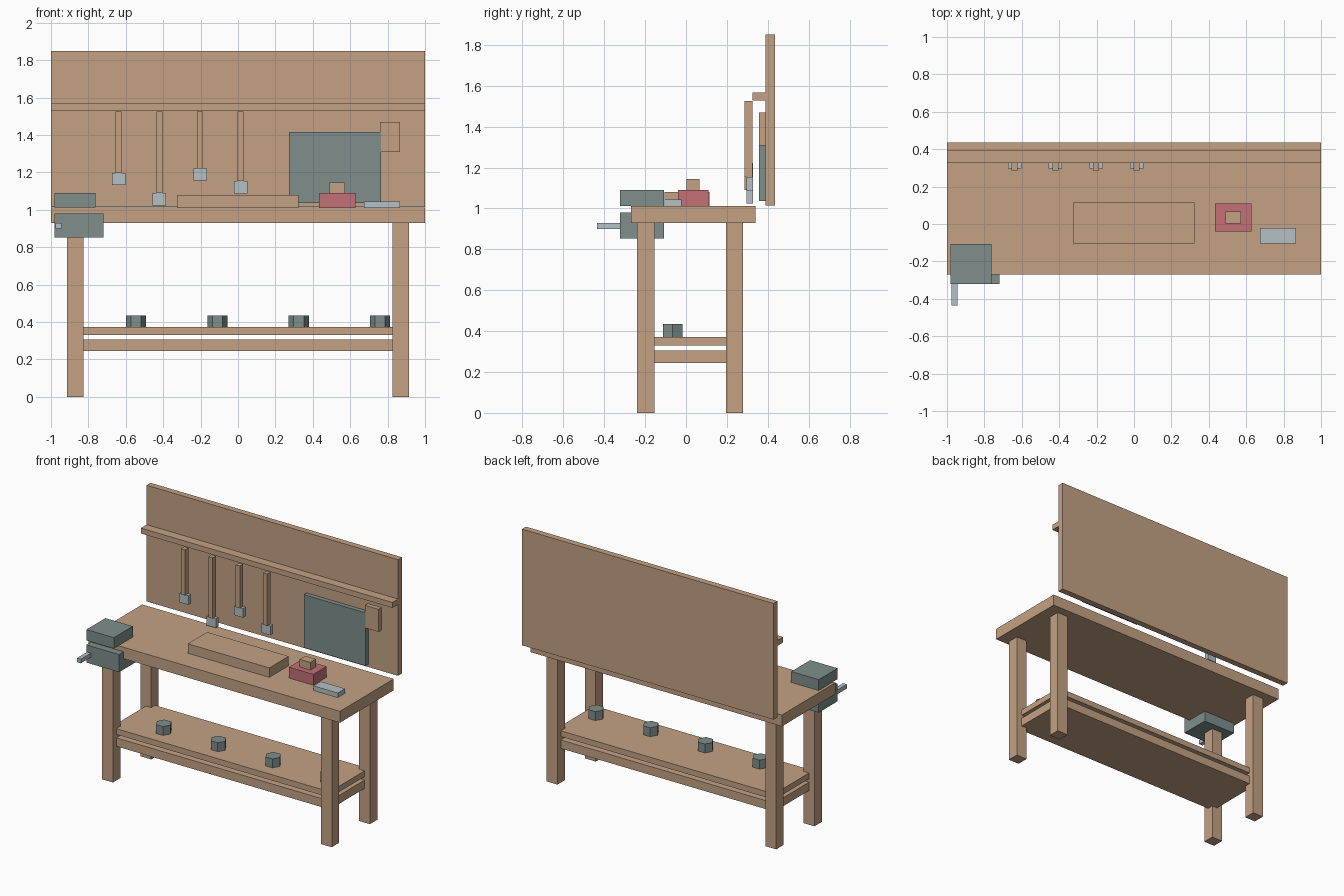
import bpy, bmesh, math

if "Cube" in bpy.data.objects:
    bpy.data.objects.remove(bpy.data.objects["Cube"])


def material(name, rgb):
    m = bpy.data.materials.new(name)
    m.diffuse_color = (*rgb, 1)
    m.use_nodes = True
    m.node_tree.nodes["Principled BSDF"].inputs["Base Color"].default_value = m.diffuse_color
    return m


WOOD = material("wood", (0.55, 0.36, 0.23))
STEEL = material("dark_steel", (0.21, 0.275, 0.265))
METAL = material("light_metal", (0.46, 0.53, 0.56))
RED = material("red_paint", (0.55, 0.16, 0.18))


def add(name, bm, mat):
    me = bpy.data.meshes.new(name)
    bm.to_mesh(me)
    bm.free()
    me.materials.append(mat)
    ob = bpy.data.objects.new(name, me)
    bpy.context.collection.objects.link(ob)
    return ob


def box(name, x, y, z, mat):
    """Box from (min, max) ranges on each axis."""
    bm = bmesh.new()
    bmesh.ops.create_cube(bm, size=1)
    for v in bm.verts:
        for i, (lo, hi) in enumerate((x, y, z)):
            v.co[i] = lo if v.co[i] < 0 else hi
    return add(name, bm, mat)


def jar(name, x, y, z0, z1, r):
    bm = bmesh.new()
    bmesh.ops.create_cone(bm, cap_ends=True, segments=6, radius1=r, radius2=r, depth=z1 - z0)
    # points of the hexagon lie along x
    if max(v.co.x for v in bm.verts) < r * 0.99:
        for v in bm.verts:
            v.co.x, v.co.y = v.co.y, -v.co.x
    ob = add(name, bm, STEEL)
    ob.location = (x, y, (z0 + z1) / 2)


# Bench frame
box("bench_top", (-1, 1), (-0.27, 0.34), (0.93, 1.012), WOOD)
for side, x in (("left", -0.87), ("right", 0.87)):
    for end, y in (("front", -0.197), ("back", 0.237)):
        box(f"{end}_{side}_leg", (x - 0.043, x + 0.043), (y - 0.042, y + 0.042), (0, 0.93), WOOD)
box("lower_shelf", (-0.87, 0.87), (-0.2, 0.24), (0.33, 0.372), WOOD)
box("stretcher_panel", (-0.87, 0.87), (-0.2, 0.24), (0.245, 0.306), WOOD)

# Jars on the shelf
for i in range(4):
    jar(f"jar_{i + 1}", -0.545 + 0.435 * i, -0.065, 0.37, 0.436, 0.054)

# Back board and tool rail
box("back_board", (-1, 1), (0.39, 0.435), (1.015, 1.85), WOOD)
box("tool_rail", (-1, 1), (0.325, 0.39), (1.528, 1.567), WOOD)

# Hanging tools: handle with a metal head below
for i, head_top in enumerate((1.198, 1.09, 1.222, 1.154)):
    x = -0.638 + 0.2175 * i
    box(f"tool_handle_{i + 1}", (x - 0.016, x + 0.016), (0.287, 0.325), (head_top, 1.526), WOOD)
    box(f"tool_head_{i + 1}", (x - 0.036, x + 0.036), (0.297, 0.327), (head_top - 0.066, head_top), METAL)

# Saw on the board
box("saw_blade", (0.273, 0.765), (0.357, 0.391), (1.036, 1.417), STEEL)
box("saw_grip", (0.76, 0.867), (0.357, 0.391), (1.308, 1.47), WOOD)

# Vise on the left corner
box("vise_upper_jaw", (-0.98, -0.762), (-0.322, -0.107), (1.012, 1.09), STEEL)
box("vise_lower_jaw", (-0.98, -0.72), (-0.322, -0.107), (0.853, 0.98), STEEL)
box("vise_handle", (-0.975, -0.945), (-0.435, -0.32), (0.9, 0.93), METAL)

# Items on the bench top
box("work_piece", (-0.326, 0.323), (-0.105, 0.115), (1.01, 1.08), WOOD)
box("plane_body", (0.433, 0.627), (-0.04, 0.11), (1.01, 1.09), RED)
box("plane_knob", (0.488, 0.573), (0.003, 0.067), (1.09, 1.145), WOOD)
box("chisel_plate", (0.674, 0.867), (-0.105, -0.022), (1.01, 1.045), METAL)
